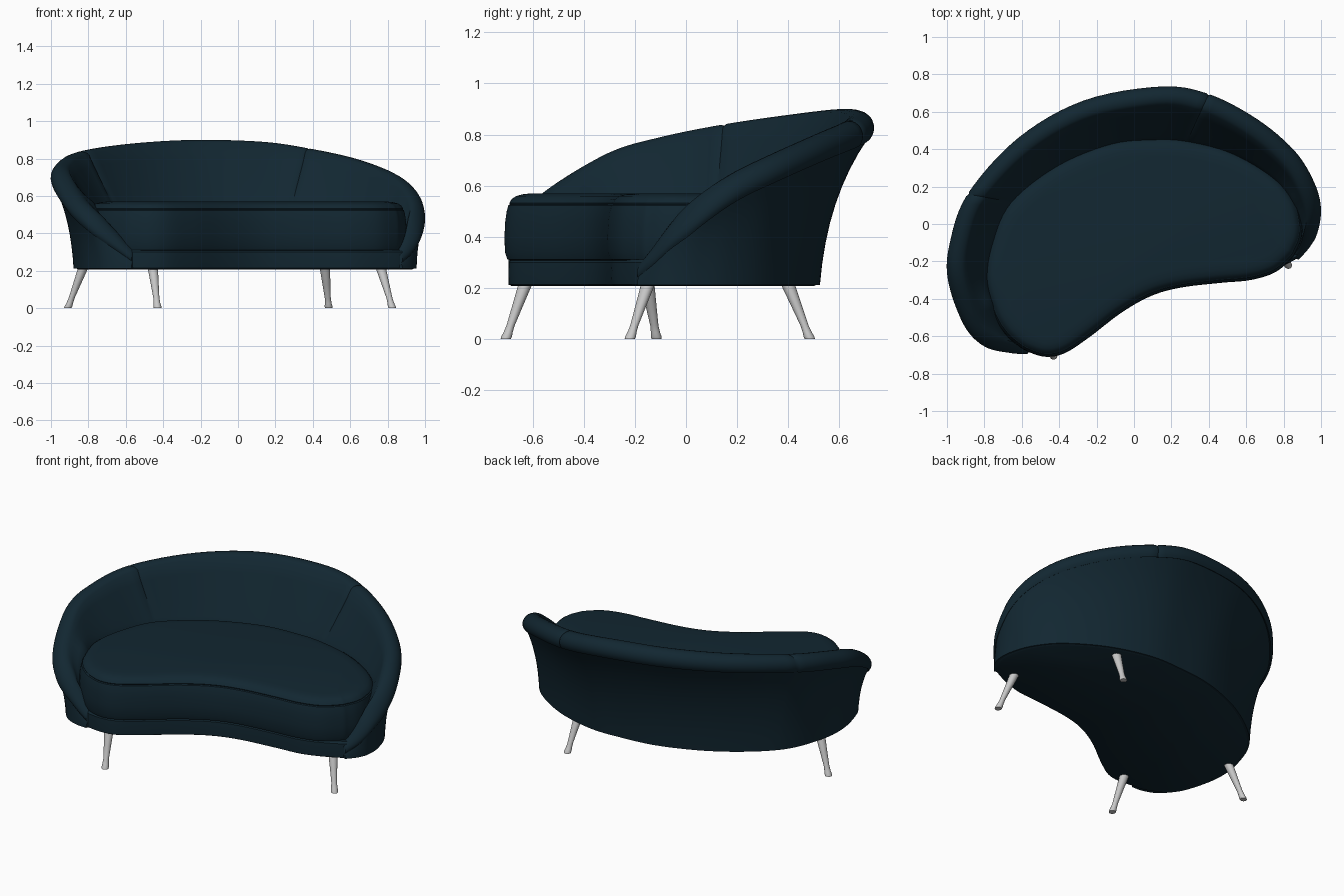
import bpy, bmesh, math
from mathutils import Vector

if "Cube" in bpy.data.objects:
    bpy.data.objects.remove(bpy.data.objects["Cube"])


def material(name, rgb):
    m = bpy.data.materials.new(name)
    m.diffuse_color = (*rgb, 1)
    m.use_nodes = True
    m.node_tree.nodes["Principled BSDF"].inputs["Base Color"].default_value = m.diffuse_color
    return m


NAVY = material("dark teal fabric", (0.006, 0.020, 0.031))
METAL = material("brushed metal", (0.58, 0.58, 0.58))


def spline(pts, t, closed=False):
    """Catmull-Rom point at parameter t through tuples of any size."""
    n = len(pts)
    i = int(t) if closed else min(int(t), n - 2)
    f = t - i
    get = (lambda k: pts[k % n]) if closed else (lambda k: pts[max(0, min(n - 1, k))])
    return [0.5 * (2 * b + (c - a) * f + (2 * a - 5 * b + 4 * c - d) * f * f
                   + (3 * b - a - 3 * c + d) * f ** 3)
            for a, b, c, d in zip(get(i - 1), get(i), get(i + 1), get(i + 2))]


def loft(name, rings, mat, closed_path=False, angle=35):
    """Skin closed rings of equal length; cap both ends."""
    bm = bmesh.new()
    vs = [[bm.verts.new(p) for p in r] for r in rings]
    n = len(vs[0])
    for a, b in zip(vs, vs[1:]):
        for k in range(n):
            bm.faces.new((a[k], a[(k + 1) % n], b[(k + 1) % n], b[k]))
    bm.faces.new(vs[0])
    bm.faces.new(vs[-1])
    bmesh.ops.recalc_face_normals(bm, faces=bm.faces)
    me = bpy.data.meshes.new(name)
    bm.to_mesh(me)
    bm.free()
    me.materials.append(mat)
    ob = bpy.data.objects.new(name, me)
    bpy.context.collection.objects.link(ob)
    bpy.ops.object.select_all(action='DESELECT')
    ob.select_set(True)
    bpy.context.view_layer.objects.active = ob
    bpy.ops.object.shade_smooth_by_angle(angle=math.radians(angle))
    return ob


# Stations left to right: seat edge x,y / rim outer x,y / crest z / base fraction
STATIONS = [
    (-.56, -.68, -.57, -.695, .30, 1), (-.62, -.645, -.66, -.69, .38, .9),
    (-.69, -.58, -.80, -.655, .50, .6), (-.75, -.48, -.91, -.54, .60, .5),
    (-.80, -.30, -.995, -.30, .73, .4), (-.77, -.10, -.985, -.10, .79, .4),
    (-.67, .12, -.89, .16, .84, .35), (-.42, .32, -.62, .46, .88, .25),
    (-.13, .44, -.27, .66, .90, .2), (.10, .465, .14, .735, .89, .2),
    (.29, .455, .40, .695, .855, .25), (.53, .39, .66, .56, .80, .3),
    (.75, .26, .86, .39, .725, .35), (.86, .13, .965, .22, .645, .4),
    (.895, 0, 1.0, .08, .55, .5), (.89, -.08, .98, -.05, .44, .7),
    (.865, -.14, .935, -.13, .35, .9), (.84, -.18, .88, -.19, .29, 1)]
# Concave front edge, right to left
FRONT = [(.75, -.255), (.62, -.295), (.46, -.31), (.25, -.335), (.09, -.38),
         (-.07, -.47), (-.24, -.60), (-.37, -.685), (-.47, -.705)]
SEAMS = (6, 10)


def shell_section(t):
    sx, sy, rx, ry, zt, b = spline(STATIONS, t)
    S, R = Vector((sx, sy, 0)), Vector((rx, ry, 0))
    n = (R - S).normalized()
    up = Vector((0, 0, 1))
    r = max(.03, min(.06, .03 + .15 * (zt - .30)))
    B = S + (R - S) * b + up * .212
    C = R - n * r + up * (zt - r)

    def roll(deg, rad=r):
        a = math.radians(deg)
        p = C + n * (rad * math.cos(a)) + up * (rad * math.sin(a))
        p.z = max(p.z, .214)
        return p
    # flared outer panel
    U = roll(-42, r - .008)
    K = B + (U - B) * .15
    K.z = B.z + (U.z - B.z) * .6
    pts = [B * (1 - f) ** 2 + K * (2 * f * (1 - f)) + U * f * f
           for f in [k / 8 for k in range(9)]]
    # rolled rim, pinched where a seam crosses it
    rad = r - .006 if t in SEAMS else r
    pts += [roll(a, rad) for a in range(-40, 131, 17)]
    # sloping inner face down to the seat
    top = pts[-1]
    low = S + up * min(.565, zt - 1.3 * r)
    dent = n * .005 if t in SEAMS else Vector()
    pts += [top.lerp(low, f) + dent for f in (.25, .5, .75, 1)]
    low2 = S - n * .03
    pts += [low2 + up * max(.216, low.z - .06), low2 + up * .214]
    return pts


last = len(STATIONS) - 1
ts = [i / 6 for i in range(last * 6 + 1)]
ts += [s + d for s in SEAMS for d in (-.04, .04)]
loft("back_and_arms", [shell_section(t) for t in sorted(ts)], NAVY, angle=50)


def outline(pts):
    return [Vector((*spline(pts, i / 6, True), 0)) for i in range(len(pts) * 6)]


def inset_ring(path, d, z):
    """Outline moved inward by d (path runs clockwise seen from above)."""
    out, n = [], len(path)
    for i, p in enumerate(path):
        tan = (path[(i + 1) % n] - path[i - 1]).normalized()
        out.append(p + Vector((tan.y, -tan.x, 0)) * d + Vector((0, 0, z)))
    return out


def slab(name, pts, profile):
    path = outline(pts)
    loft(name, [inset_ring(path, d, z) for d, z in profile], NAVY)


# Base plinth
base_pts = [(s[0] + (s[2] - s[0]) * s[5], s[1] + (s[3] - s[1]) * s[5]) for s in STATIONS]
slab("base", base_pts + FRONT,
     [(.022, .208), (.012, .214), (.010, .26), (.012, .30), (.022, .312)])

# Seat cushion with a piping groove near its top edge
slab("seat_cushion", [s[:2] for s in STATIONS] + FRONT,
     [(.025, .305), (.006, .312), (-.003, .34), (-.005, .40), (-.002, .46),
      (.004, .50), (.010, .523), (.016, .527), (.014, .532), (.024, .548),
      (.040, .559), (.065, .566), (.10, .570)])

# Splayed legs: foot x,y and top x,y
LEGS = {"front_left_leg": (-.43, -.705, -.455, -.63),
        "front_right_leg": (.825, -.22, .765, -.15),
        "back_left_leg": (-.91, -.115, -.83, -.15),
        "back_right_leg": (.485, .485, .465, .40)}
for name, (fx, fy, tx, ty) in LEGS.items():
    rings = []
    for f, r in ((0, .020), (.05, .021), (.12, .018), (.25, .016), (.6, .021), (1, .027), (1.05, .027)):
        c = Vector((fx, fy, 0)).lerp(Vector((tx, ty, .21)), f)
        rings.append([c + Vector((r * math.cos(a), r * math.sin(a), 0))
                      for a in [k * math.tau / 20 for k in range(20)]])
    loft(name, rings, METAL)
